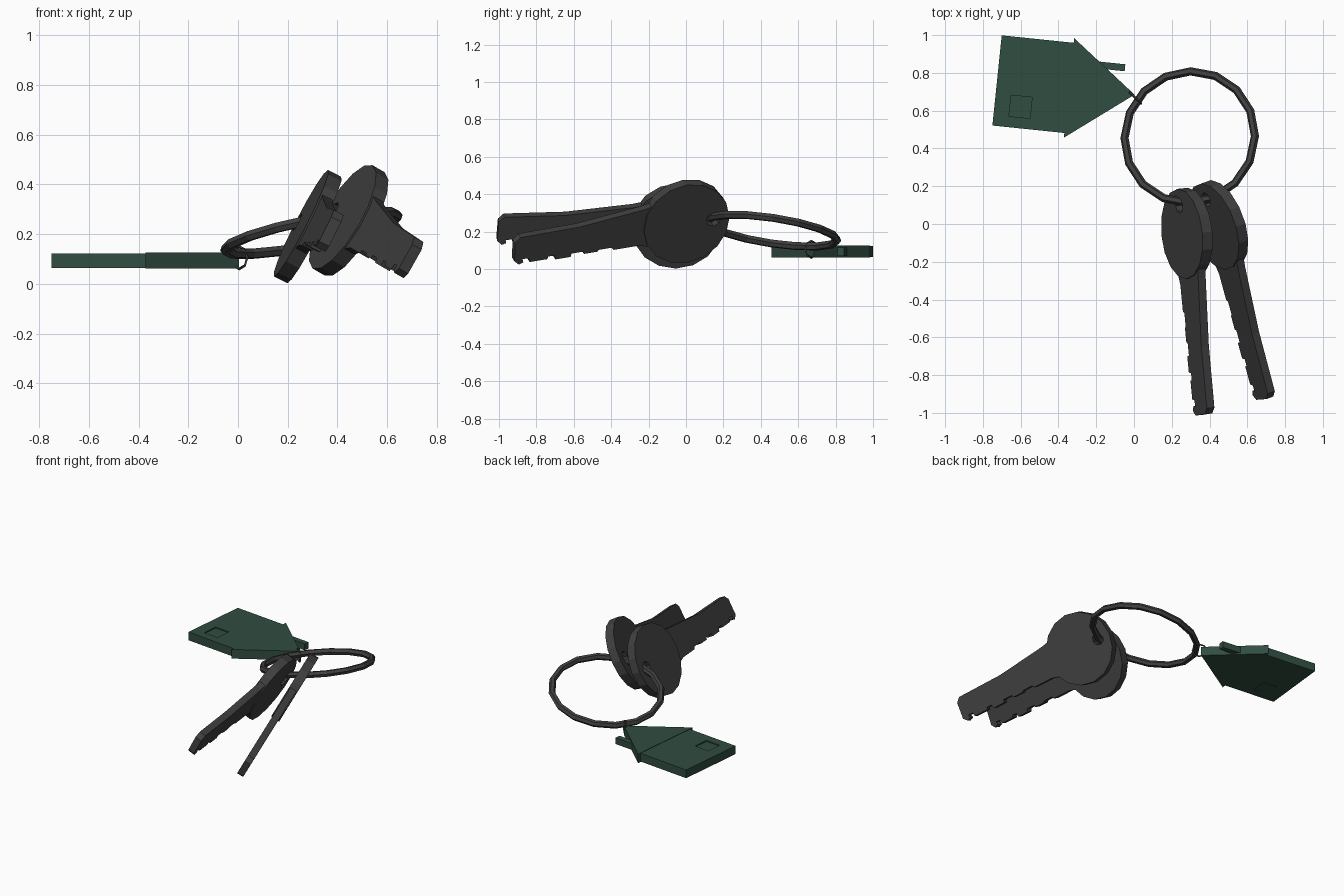
import bpy, math
from mathutils import Matrix, Vector

if "Cube" in bpy.data.objects:
    bpy.data.objects.remove(bpy.data.objects["Cube"])


def material(name, rgb):
    m = bpy.data.materials.new(name)
    m.diffuse_color = (*rgb, 1)
    m.use_nodes = True
    m.node_tree.nodes["Principled BSDF"].inputs["Base Color"].default_value = m.diffuse_color
    return m


METAL = material("dark metal", (0.052, 0.051, 0.051))
GREEN = material("dark green", (0.03, 0.075, 0.053))


def frame(origin, x_axis, y_hint):
    """Matrix with local x along x_axis and local y near y_hint."""
    x = Vector(x_axis).normalized()
    y = Vector(y_hint)
    y = (y - x * y.dot(x)).normalized()
    m = Matrix((x, y, x.cross(y))).transposed().to_4x4()
    m.translation = Vector(origin)
    return m


def plate(name, outlines, thick, matrix, mat):
    """Flat plate from an outline, with further outlines as holes."""
    cu = bpy.data.curves.new(name, 'CURVE')
    cu.dimensions = '2D'
    cu.fill_mode = 'BOTH'
    cu.extrude = thick / 2
    for pts in outlines:
        sp = cu.splines.new('POLY')
        sp.points.add(len(pts) - 1)
        for p, (x, y) in zip(sp.points, pts):
            p.co = (x, y, 0, 1)
        sp.use_cyclic_u = True
        sp.use_smooth = False
    cu.materials.append(mat)
    ob = bpy.data.objects.new(name, cu)
    bpy.context.collection.objects.link(ob)
    ob.matrix_world = matrix
    bpy.ops.object.select_all(action='DESELECT')
    ob.select_set(True)
    bpy.context.view_layer.objects.active = ob
    bpy.ops.object.convert(target='MESH')
    bpy.context.object.name = name


def circle(cx, cy, r, n):
    return [(cx + r * math.cos(2 * math.pi * i / n), cy + r * math.sin(2 * math.pi * i / n))
            for i in range(n)]


def rect(x0, x1, y0, y1):
    return [(x0, y0), (x1, y0), (x1, y1), (x0, y1)]


def torus(name, loc, normal, major, minor, n, sides):
    bpy.ops.mesh.primitive_torus_add(major_radius=major, minor_radius=minor,
                                     major_segments=n, minor_segments=sides)
    ob = bpy.context.object
    ob.name = name
    q = Vector((0, 0, 1)).rotation_difference(Vector(normal))
    ob.matrix_world = Matrix.Translation(loc) @ q.to_matrix().to_4x4()
    ob.data.materials.append(METAL)
    ob.data.polygons.foreach_set("use_smooth", [False] * len(ob.data.polygons))


# Keys: round bow with ring hole, stepped blade with hooked tip
BLADE = [(0.12, 0.15), (0.24, 0.125), (0.60, 0.085), (0.93, 0.08), (0.96, 0.05),
         (0.965, -0.06), (0.94, -0.085), (0.915, -0.075), (0.92, -0.055), (0.885, -0.055),
         (0.88, -0.08), (0.78, -0.08), (0.775, -0.065), (0.74, -0.065), (0.735, -0.09),
         (0.65, -0.09), (0.645, -0.07), (0.58, -0.07), (0.575, -0.085), (0.50, -0.085),
         (0.49, -0.075), (0.42, -0.075), (0.41, -0.09), (0.27, -0.09), (0.12, -0.13)]


def key(name, centre, direction, lean):
    a = math.radians(lean)
    m = frame(centre, direction, (math.cos(a), 0, math.sin(a)))
    plate(name + "_bow", [circle(0, 0, 0.24, 16), circle(-0.15, 0, 0.04, 8)], 0.06, m, METAL)
    plate(name + "_blade", [BLADE], 0.045, m, METAL)


key("left_key", (0.28, -0.05, 0.23), (0.09, -0.93, -0.015), 63)
key("right_key", (0.445, -0.005, 0.255), (0.24, -0.88, -0.145), 60)

# Split ring and small link
torus("key_ring", (0.295, 0.46, 0.205), (-0.2, 0.15, 1), 0.352, 0.022, 16, 6)
torus("small_link", (0.005, 0.67, 0.105), (0.7, 0.7, 0), 0.045, 0.006, 8, 4)

# House tag: walls with recessed window, roof, chimney
house = frame((-0.725, 0.76, 0.093), (0.725, -0.075, 0), (0, 1, 0))
window = rect(0.082, 0.194, -0.182, -0.07)
plate("house_walls", [rect(0, 0.385, -0.24, 0.24), window], 0.058, house, GREEN)
plate("window_pane", [window], 0.042, house, GREEN)
plate("house_roof", [[(0.383, -0.265), (0.732, 0), (0.383, 0.265)]], 0.064, house, GREEN)
plate("chimney", [rect(0.47, 0.667, 0.118, 0.155)], 0.045, house, GREEN)
